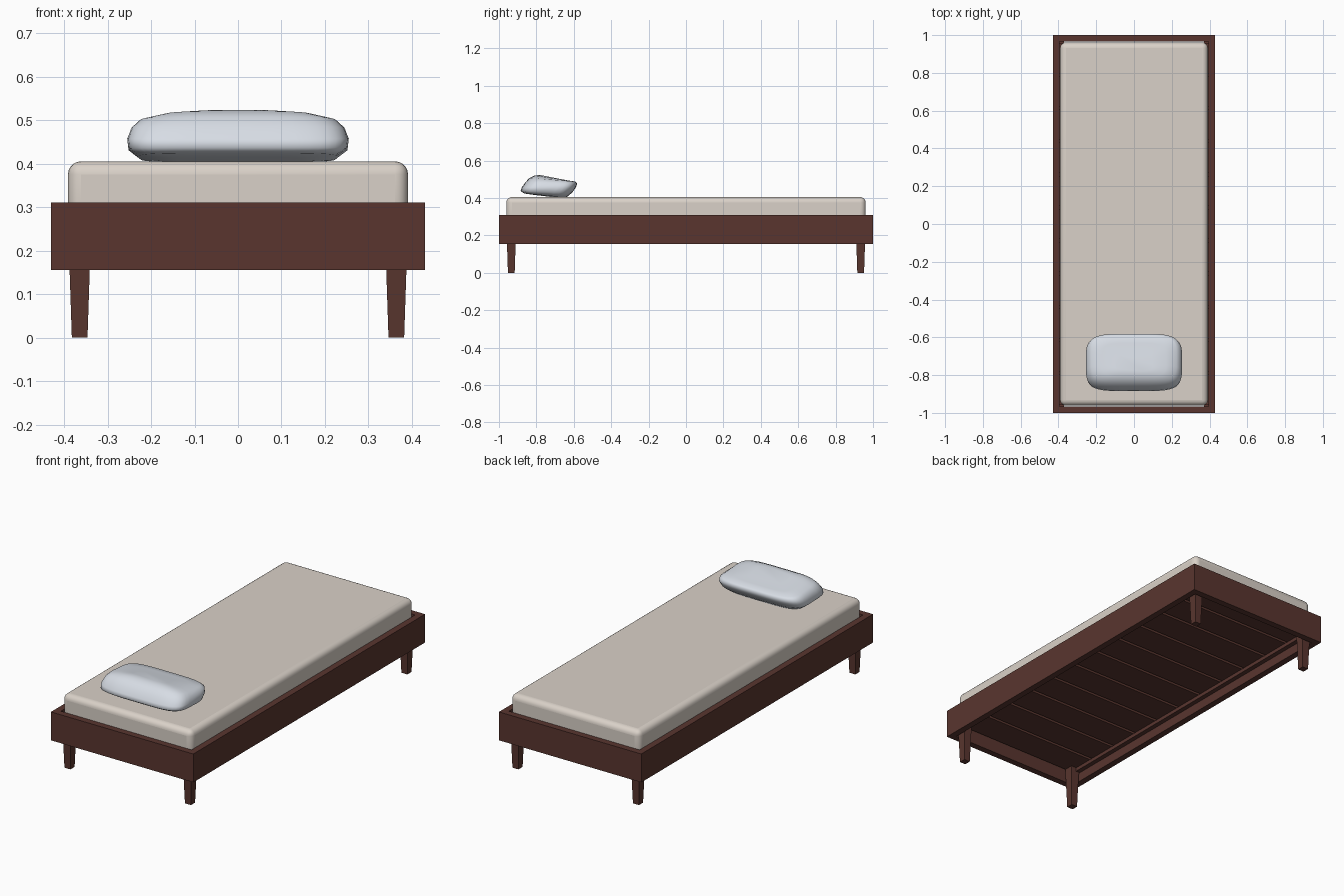
import bpy, bmesh, math

if "Cube" in bpy.data.objects:
    bpy.data.objects.remove(bpy.data.objects["Cube"])


def material(name, color):
    m = bpy.data.materials.new(name)
    m.diffuse_color = (*color, 1)
    m.use_nodes = True
    m.node_tree.nodes["Principled BSDF"].inputs["Base Color"].default_value = m.diffuse_color
    return m


WOOD = material("dark_wood", (0.10, 0.036, 0.028))
CLOTH = material("cream_cloth", (0.70, 0.64, 0.58))
LINEN = material("pale_blue_linen", (0.68, 0.72, 0.78))


def finish(bm, name, mat):
    bmesh.ops.recalc_face_normals(bm, faces=bm.faces)
    me = bpy.data.meshes.new(name)
    bm.to_mesh(me)
    bm.free()
    me.materials.append(mat)
    ob = bpy.data.objects.new(name, me)
    bpy.context.collection.objects.link(ob)
    return ob


def box(name, mat, x0, x1, y0, y1, z0, z1):
    bm = bmesh.new()
    bmesh.ops.create_cube(bm, size=1)
    for v in bm.verts:
        v.co = ((x0 + x1) / 2 + v.co.x * (x1 - x0),
                (y0 + y1) / 2 + v.co.y * (y1 - y0),
                (z0 + z1) / 2 + v.co.z * (z1 - z0))
    return finish(bm, name, mat)


def smooth(ob, angle):
    bpy.ops.object.select_all(action='DESELECT')
    ob.select_set(True)
    bpy.context.view_layer.objects.active = ob
    bpy.ops.object.shade_smooth_by_angle(angle=math.radians(angle))


W, L, T = 0.43, 1.0, 0.035        # frame half width, half length, rail thickness
Z0, Z1 = 0.155, 0.31              # frame bottom and top
SLAT_Z = 0.225

# Frame rails and the ledges that carry the slats
for s, side in ((-1, "left"), (1, "right")):
    a, b = sorted((s * W, s * (W - T)))
    box(side + "_rail", WOOD, a, b, -L + T, L - T, Z0, Z1)
    a, b = sorted((s * (W - T), s * (W - T - 0.025)))
    box(side + "_slat_ledge", WOOD, a, b, -L + T, L - T, SLAT_Z - 0.02, SLAT_Z)
for s, end in ((-1, "front"), (1, "back")):
    a, b = sorted((s * L, s * (L - T)))
    box(end + "_rail", WOOD, -W, W, a, b, Z0, Z1)

# Slats across the frame
N = 11
pitch = 2 * (L - T) / N
for i in range(N):
    y = -L + T + pitch * (i + 0.5)
    box(f"slat_{i + 1}", WOOD, -W + T, W - T, y - pitch / 2 + 0.008,
        y + pitch / 2 - 0.008, SLAT_Z, SLAT_Z + 0.02)

# Tapered legs
for sx, side in ((-1, "left"), (1, "right")):
    for sy, end in ((-1, "front"), (1, "back")):
        leg = box(f"{end}_{side}_leg", WOOD, -1, 1, -1, 1, 0, SLAT_Z)
        for v in leg.data.vertices:
            h = 0.018 if v.co.z < 0.1 else 0.0255
            v.co.x = sx * 0.364 + v.co.x * h
            v.co.y = sy * 0.934 + v.co.y * h

# Mattress with rounded edges
mattress = box("mattress", CLOTH, -0.391, 0.391, -0.961, 0.961, SLAT_Z + 0.02, 0.405)
bev = mattress.modifiers.new("round", 'BEVEL')
bev.width, bev.segments = 0.03, 5
smooth(mattress, 50)

# Pillow: stacked rounded outlines, each (y front, z front, y back, z back, half width)
RINGS = [(-.80, .415, -.69, .402, .14), (-.865, .424, -.64, .403, .225),
         (-.885, .437, -.61, .427, .252), (-.878, .457, -.588, .457, .255),
         (-.858, .485, -.581, .478, .245), (-.838, .507, -.592, .488, .225),
         (-.81, .520, -.63, .494, .17), (-.78, .523, -.68, .503, .10)]
bm = bmesh.new()
SEG = 40
loops = []
for y0, z0, y1, z1, hw in RINGS:
    loop = []
    for i in range(SEG):
        a = 2 * math.pi * (i + 0.5) / SEG
        c, s = math.cos(a), math.sin(a)
        u = math.copysign(abs(c) ** 0.45, c)
        t = (math.copysign(abs(s) ** 0.45, s) + 1) / 2
        loop.append(bm.verts.new((hw * u, y0 + (y1 - y0) * t, z0 + (z1 - z0) * t)))
    loops.append(loop)
for lo, hi in zip(loops, loops[1:]):
    for i in range(SEG):
        j = (i + 1) % SEG
        bm.faces.new((lo[i], lo[j], hi[j], hi[i]))
bm.faces.new(loops[0][::-1])
bm.faces.new(loops[-1])
smooth(finish(bm, "pillow", LINEN), 80)
